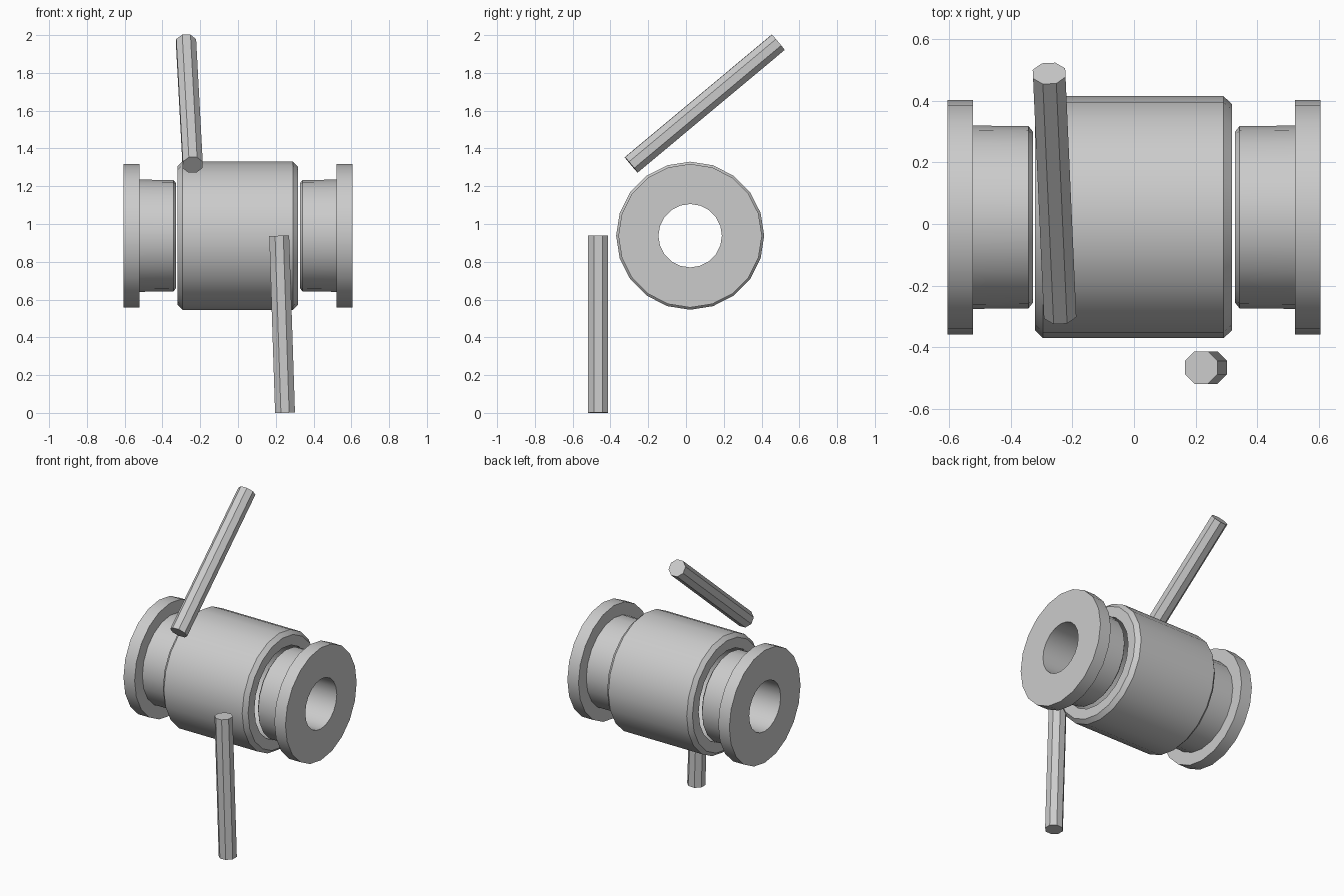
import bpy
import bmesh
import math
from mathutils import Vector, Matrix

cube = bpy.data.objects.get("Cube")
if cube:
    bpy.data.objects.remove(cube, do_unlink=True)

AXIS_Y, AXIS_Z = 0.022, 0.938
SIDES = 20
BORE = 0.168

grey = bpy.data.materials.new("light grey")
grey.use_nodes = True
grey.diffuse_color = (0.6, 0.6, 0.6, 1)
grey.node_tree.nodes["Principled BSDF"].inputs["Base Color"].default_value = (0.6, 0.6, 0.6, 1)


def finish(name, bm, smooth):
    """Turn the bmesh into an object, keeping hard edges sharp."""
    bmesh.ops.recalc_face_normals(bm, faces=bm.faces)
    for face in bm.faces:
        face.smooth = smooth
    for edge in bm.edges:
        edge.smooth = edge.calc_face_angle(0) < math.radians(30)
    mesh = bpy.data.meshes.new(name)
    bm.to_mesh(mesh)
    bm.free()
    mesh.materials.append(grey)
    obj = bpy.data.objects.new(name, mesh)
    bpy.context.collection.objects.link(obj)
    return obj


def lathe(name, profile):
    """Revolve a closed (x, radius) profile about the long axis."""
    bm = bmesh.new()
    rings = []
    for i in range(SIDES):
        a = 2 * math.pi * i / SIDES
        rings.append([bm.verts.new((x, AXIS_Y + r * math.cos(a), AXIS_Z + r * math.sin(a)))
                      for x, r in profile])
    n = len(profile)
    for i, ring in enumerate(rings):
        following = rings[(i + 1) % SIDES]
        for j in range(n):
            k = (j + 1) % n
            bm.faces.new((ring[j], ring[k], following[k], following[j]))
    return finish(name, bm, True)


def rod(name, start, end):
    """Octagonal pin between two points."""
    start, end = Vector(start), Vector(end)
    axis = end - start
    bm = bmesh.new()
    turn = axis.to_track_quat('Z', 'Y').to_matrix().to_4x4()
    place = Matrix.Translation((start + end) / 2) @ turn @ Matrix.Rotation(math.pi / 8, 4, 'Z')
    bmesh.ops.create_cone(bm, cap_ends=True, segments=8, radius1=0.057,
                          radius2=0.057, depth=axis.length, matrix=place)
    return finish(name, bm, False)


# Central sleeve, chamfered at both outer rims and open to take the bushings
lathe("central_sleeve", [(-0.32, 0.30), (-0.32, 0.367), (-0.295, 0.392),
                         (0.29, 0.392), (0.317, 0.367), (0.317, 0.30)])

# Flanged bushings, one at each end
for name, side in (("left_bushing", 1), ("right_bushing", -1)):
    profile = [(0.605, BORE), (0.605, 0.38), (0.522, 0.38), (0.522, 0.297),
               (0.342, 0.295), (0.328, 0.278), (0.328, BORE)]
    lathe(name, [(side * x, r) for x, r in profile])

# Loose pins
rod("lower_pin", (0.249, -0.465, 0.0), (0.218, -0.465, 0.938))
rod("upper_pin", (-0.24, -0.29, 1.313), (-0.275, 0.488, 1.962))
